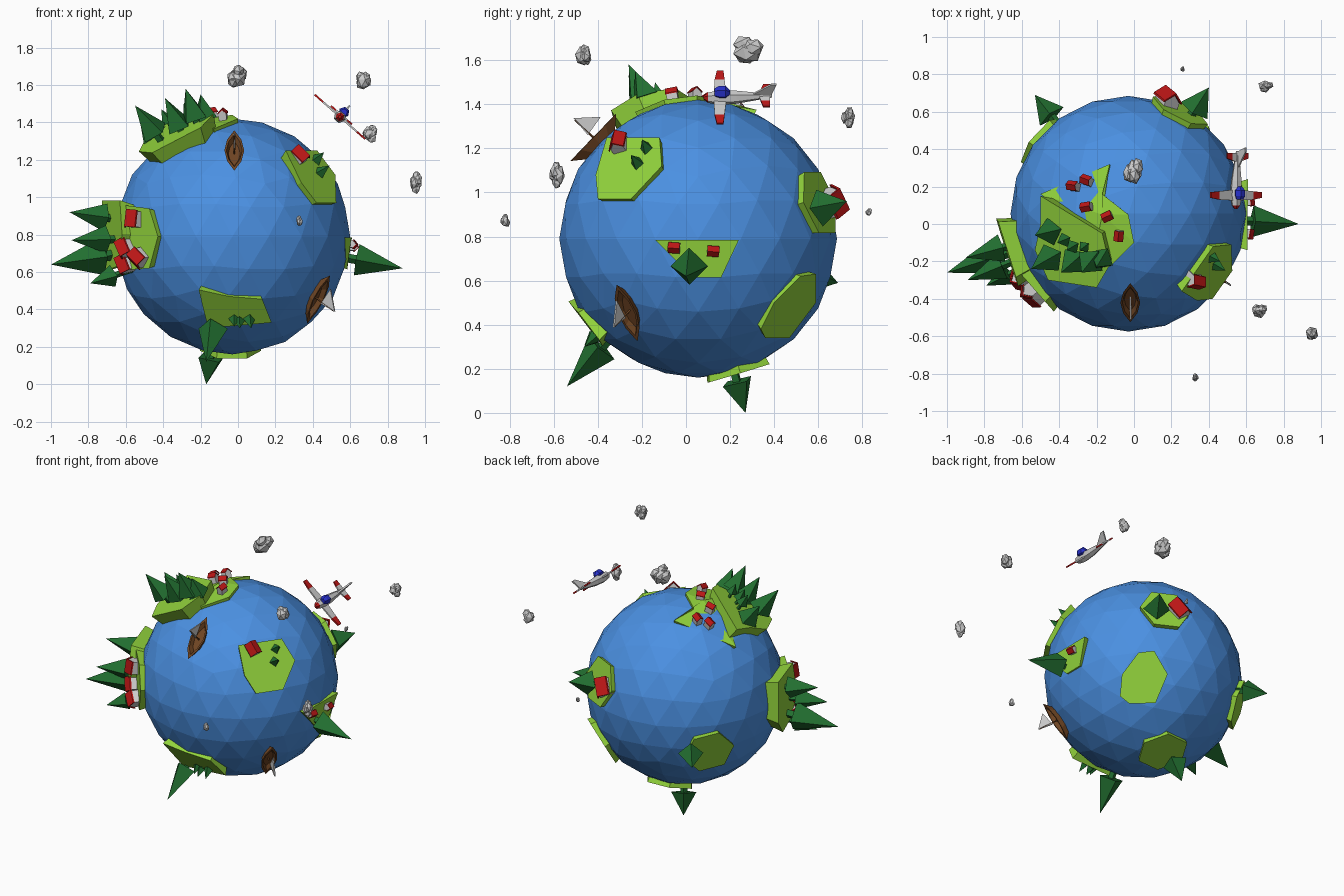
import bpy, bmesh, math, random
from mathutils import Vector as V, Matrix

if "Cube" in bpy.data.objects:
    bpy.data.objects.remove(bpy.data.objects["Cube"])

random.seed(4)
C, R = V((-0.03, 0.055, 0.79)), 0.63
COL = dict(sea=(.07, .28, .76), land=(.29, .66, .045), tree=(.016, .16, .03),
           red=(.5, .008, .008), wood=(.16, .06, .017), blue=(.02, .03, .6))
MATS = {}
for k, c in COL.items():
    MATS[k] = bpy.data.materials.new(k)
    MATS[k].diffuse_color = (*c, 1)


def finish(name, bm, col=None, mat=None):
    bmesh.ops.recalc_face_normals(bm, faces=bm.faces)
    me = bpy.data.meshes.new(name)
    bm.to_mesh(me)
    bm.free()
    if col:
        me.materials.append(MATS[col])
    ob = bpy.data.objects.new(name, me)
    if mat:
        ob.matrix_world = mat
    bpy.context.collection.objects.link(ob)
    return ob


def loft(name, rings, col=None, mat=None, peak=None):
    """Skin between rings of points; cap the ends, or fan the last ring to a peak."""
    bm = bmesh.new()
    vs = [[bm.verts.new(p) for p in r] for r in rings]
    n = len(rings[0])
    for a, b in zip(vs, vs[1:]):
        for i in range(n):
            bm.faces.new((a[i], a[(i + 1) % n], b[(i + 1) % n], b[i]))
    bm.faces.new(vs[0][::-1])
    if peak is None:
        bm.faces.new(vs[-1])
    else:
        t = bm.verts.new(peak)
        for i in range(n):
            bm.faces.new((vs[-1][i], vs[-1][(i + 1) % n], t))
    return finish(name, bm, col, mat)


def on(view, a, b, r=0.645):
    """Point at radius r whose two coordinates are read off a view."""
    i, j, k, s = {'front': (0, 2, 1, -1), 'right': (1, 2, 0, 1), 'top': (0, 1, 2, 1)}[view]
    p = V((0, 0, 0))
    p[i], p[j] = a - C[i], b - C[j]
    p[k] = s * math.sqrt(max(0, r * r - p.length_squared))
    return C + p


def frame(pos, along=None, yaw=0):
    """Matrix at pos with z pointing away from the globe."""
    z = (V(pos) - C).normalized()
    x = V(along) if along else V((0, 0, 1)).cross(z)
    x = (x - z * x.dot(z)).normalized()
    m = Matrix((x, z.cross(x), z)).transposed().to_4x4()
    return Matrix.Translation(pos) @ m @ Matrix.Rotation(yaw, 4, 'Z')


# ---- land plates
def plate(name, top, peak=None):
    low = [C + (p - C).normalized() * 0.58 for p in top]
    loft(name, [low, top], 'land', peak=peak)


def plate_view(name, view, mid, h, pts):
    n = (on(view, *mid, R) - C).normalized()
    i, j, k = {'front': (0, 2, 1), 'right': (1, 2, 0), 'top': (0, 1, 2)}[view]
    out = []
    for a, b in pts:
        p = V((0, 0, 0))
        p[i], p[j] = a - C[i], b - C[j]
        p[k] = (h - n.dot(p)) / n[k]
        out.append(C + p)
    plate(name, out)


def plate_local(name, n, h, pts):
    m = frame(C + V(n).normalized() * h)
    plate(name, [m @ V((a, b, 0)) for a, b in pts])


def hexa(r, turn=0.0):
    return [(r * math.cos(turn + i * math.pi / 3), r * math.sin(turn + i * math.pi / 3)) for i in range(6)]


low = [(-.5, .16), (-.13, .32), (-.17, .16), (-.03, .05), (0, -.1), (-.13, -.23), (-.2, -.1)]
plate("top_lowland", [on('top', *p, 0.65) for p in low], on('top', -.17, .05, 0.65))
plate_view("top_plateau", 'top', (-.33, -.1), .67,
           [(-.5, .15), (-.5, .0), (-.53, -.14), (-.46, -.3), (-.2, -.34), (-.13, -.22), (-.17, -.05)])
plate_local("left_plateau", (-.94, -.3, .02), .68,
            [(-.17, .18), (.14, .18), (.19, .0), (.14, -.17), (-.1, -.2), (-.19, -.1)])
plate_local("left_lowland", (-.75, -.66, 0), .645,
            [(-.17, .17), (.06, .15), (.13, 0), (.06, -.17), (-.17, -.18)])
plate_view("front_land", 'front', (-.02, .41), .638,
           [(-.21, .505), (-.05, .47), (.13, .455), (.18, .33), (-.16, .3)])
plate_view("front_right_land", 'right', (-.26, 1.1), .637,
           [(-.36, 1.25), (-.12, 1.25), (-.11, 1.12), (-.25, .97), (-.4, .97), (-.41, 1.08)])
plate_view("right_land", 'right', (.05, .7), .632,
           [(-.14, .785), (.24, .785), (.16, .615), (.03, .615)])
plate_view("back_right_land", 'right', (.47, .48), .635,
           [(.52, .62), (.59, .63), (.59, .5), (.47, .34), (.36, .34), (.34, .38), (.4, .5)])
plate_local("back_land", (.27, .535, .16), .64, hexa(.165))
plate_local("back_left_land", (-.46, .39, -.19), .637, hexa(.165, .2))
plate_local("bottom_land", (-.01, .18, -.6), .637, hexa(.165))

# ---- globe
bm = bmesh.new()
bmesh.ops.create_icosphere(bm, subdivisions=3, radius=R)
finish("globe", bm, 'sea', Matrix.Translation(C))


# ---- trees: tip point, cone height, base half diagonal
def square(r, z):
    return [(r, 0, z), (0, r, z), (-r, 0, z), (0, -r, z)]


trees = [
    ((-.55, -.24, 1.49), .19, .08), ((-.39, -.26, 1.53), .18, .08), ((-.28, -.26, 1.58), .17, .08),
    ((-.2, -.23, 1.55), .13, .07), ((-.53, -.06, 1.44), .14, .075), ((-.41, -.1, 1.47), .08, .04),
    ((-.36, -.14, 1.48), .08, .04), ((-.29, -.14, 1.5), .07, .035),
    ((-.9, -.18, .92), .2, .075), ((-.89, -.3, .77), .2, .075), ((-1, -.26, .64), .29, .1),
    ((-.79, -.33, .54), .14, .06),
    ((-.17, -.54, .12), .24, .08), ((-.02, -.46, .31), .06, .03), ((.01, -.46, .3), .06, .03),
    ((.07, -.46, .3), .08, .035),
    ((.49, -.25, 1.17), .09, .04), ((.46, -.2, 1.24), .07, .035),
    ((.88, 0, .62), .25, .085), ((.4, .73, .96), .15, .085),
    ((-.53, .69, .59), .15, .08), ((-.17, .27, 0), .15, .08)]
for i, (tip, h, r) in enumerate(trees):
    m = frame(tip)
    base = (V(tip) - C).length - h
    loft(f"tree_{i}", [square(r * .28, .6 - base - h), square(r * .28, -h), square(r, -h)], 'tree', m, (0, 0, 0))


# ---- houses: gabled walls and a red roof
def house(i, pos, w, yaw=0):
    m, a, l = frame(pos, yaw=yaw), w / 2, w * .6
    wall = [(-a, -a), (a, -a), (a, .55 * w), (0, w), (-a, .55 * w)]
    roof = [(-.62 * w, .5 * w), (0, 1.03 * w), (.62 * w, .5 * w), (.62 * w, .62 * w), (0, 1.17 * w), (-.62 * w, .62 * w)]
    for nm, prof, d, col in (("walls", wall, l, None), ("roof", roof, l * 1.12, 'red')):
        loft(f"house_{nm}_{i}", [[(x, y, z) for x, z in prof] for y in (-d, d)], col, m)


houses = [(on('top', x, y, .65), .042, .3) for x, y in
          ((-.32, .2), (-.25, .23), (-.25, .09), (-.14, .04), (-.08, -.06))]
houses += [(on('front', x, z, .65), .07, t) for x, z, t in
           ((-.54, .88, 0), (-.58, .73, .6), (-.58, .65, .4), (-.51, .68, .9))]
houses += [(on('right', -.29, 1.205, .64), .065, .4), (on('right', -.05, .75, .635), .04, 1.5),
           (on('right', .12, .735, .635), .04, 1.5), (V((.165, .625, .945)), .09, .6)]
for i, hs in enumerate(houses):
    house(i, *hs)


# ---- boats: hollow hull, mast and sail
def boat(i, pos, along):
    m = frame(pos, along)
    leaf = [(.15, 0), (.08, .038), (0, .053), (-.08, .038), (-.15, 0), (-.08, -.038), (0, -.053), (.08, -.038)]
    loft(f"boat_hull_{i}", [[(x * s, y * s, z) for x, y in leaf] for s, z in
                            ((.6, -.035), (1, .015), (.8, .015), (.6, -.01))], 'wood', m)
    loft(f"boat_mast_{i}", [square(.005, -.01), square(.005, .13)], 'wood', m)
    sail = [(-.01, .04), (.09, .055), (0, .14)]
    loft(f"boat_sail_{i}", [[(x, y, z) for x, z in sail] for y in (-.004, .004)], None, m)


boat(0, (-.02, -.41, 1.24), (0, .19, .23))
boat(1, (.42, -.26, .46), (.13, -.10, .24))

# ---- airplane: local x along the wing, y towards the tail, z up
up = V((.66, 0, .75)).normalized()
rt = V((0, 1, 0)).cross(up)
PM = Matrix.Translation((.545, .2, 1.43)) @ Matrix((rt, V((0, 1, 0)), up)).transposed().to_4x4()


def body(name, secs, col=None):
    loft(name, [[(r * math.cos(k * math.pi / 3), y, z + r * math.sin(k * math.pi / 3)) for k in range(6)]
                for y, r, z in secs], col, PM)


def slab(name, pts, col=None, z=0.0, t=.005):
    loft(name, [[(x, y, z + d) for x, y in pts] for d in (-t, t)], col, PM)


body("plane_fuselage", [(-.1, .024, 0), (-.05, .034, 0), (.03, .03, .003), (.19, .008, .012)])
body("plane_nose", [(-.12, .008, 0), (-.1, .024, 0)], 'red')
body("plane_canopy", [(-.07, .02, .03), (-.05, .03, .032), (-.02, .03, .032), (.0, .012, .03)], 'blue')
for s, side in ((-1, "left"), (1, "right")):
    slab(f"plane_wing_{side}", [(0, -.075), (s * .12, -.07), (s * .12, -.025), (0, -.015)])
    slab(f"plane_wingtip_{side}", [(s * .12, -.07), (s * .18, -.06), (s * .18, -.03), (s * .12, -.025)], 'red')
    slab(f"plane_tail_{side}", [(0, .13), (s * .04, .14), (s * .04, .18), (0, .18)], None, .012)
    slab(f"plane_tailtip_{side}", [(s * .04, .14), (s * .075, .15), (s * .075, .18), (s * .04, .18)], 'red', .012)
fin = [(.1, .02), (.185, .012), (.21, .08), (.185, .08)]
loft("plane_fin", [[(x, y, z) for y, z in fin] for x in (-.005, .005)], None, PM)

# ---- clouds: clumps of faceted balls
clouds = [((.0, .28, 1.64), (.065, .1, .08)), ((.67, -.47, 1.62), (.055, .05, .065)),
          ((.7, .74, 1.34), (.055, .04, .06)), ((.95, -.58, 1.08), (.05, .045, .07)),
          ((.33, -.82, .87), (.025, .025, .038)), ((.26, .83, .91), (.015, .018, .023))]
for i, (p, size) in enumerate(clouds):
    bm = bmesh.new()
    for k in range(5):
        d = V((random.uniform(-1, 1), random.uniform(-1, 1), (k - 2) / 2)).normalized() * .45 if k else V((0, 0, 0))
        rot = Matrix.Rotation(random.random() * 3, 4, 'X')
        bmesh.ops.create_icosphere(bm, subdivisions=1, radius=.7 if k == 0 else .5, matrix=Matrix.Translation(d) @ rot)
    finish(f"cloud_{i}", bm, None, Matrix.Translation(p) @ Matrix.Diagonal((*size, 1)))

for m in bpy.data.materials:
    if m.users and not m.is_grease_pencil:
        m.use_nodes = True
        m.node_tree.nodes["Principled BSDF"].inputs["Base Color"].default_value = m.diffuse_color
